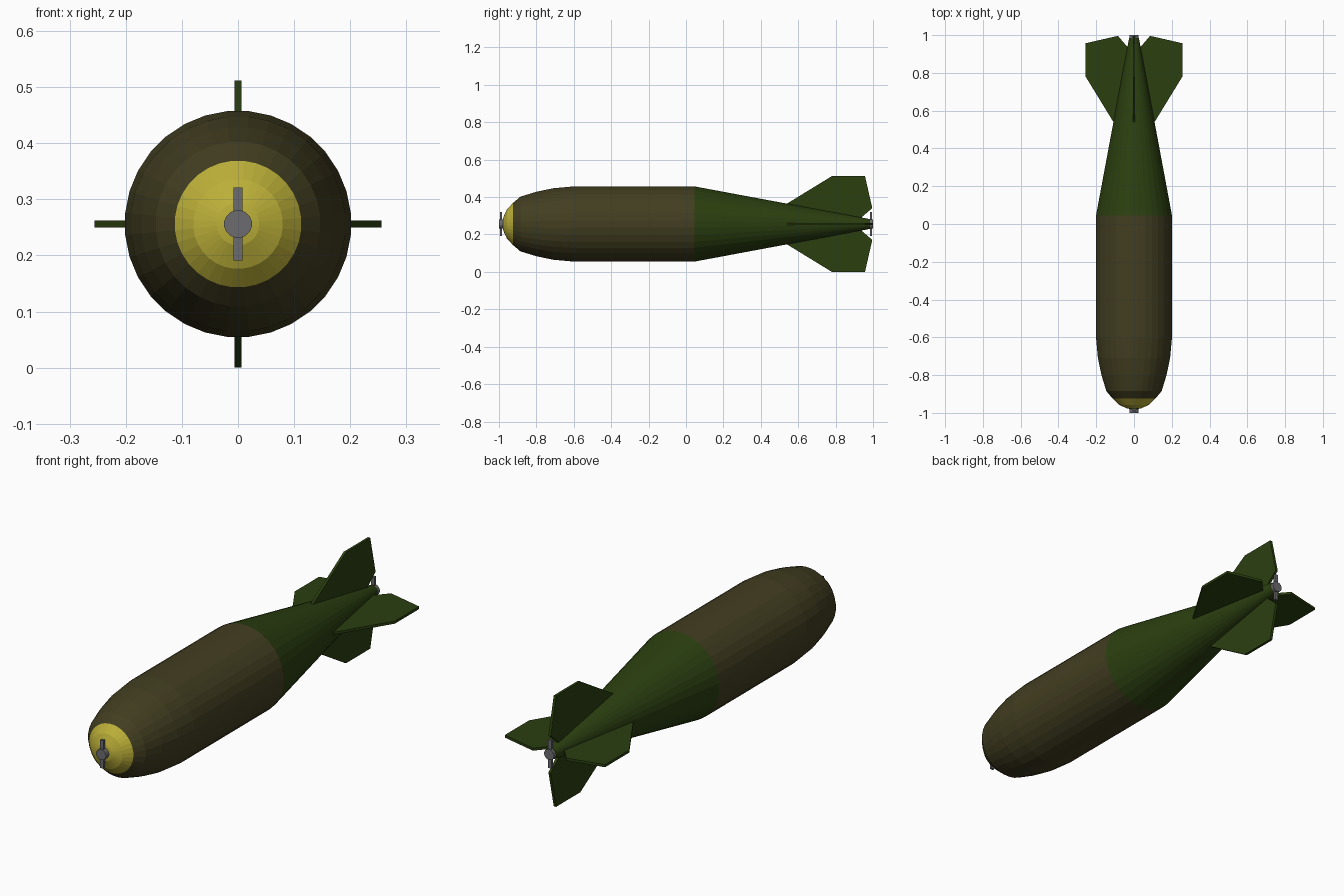
import bpy, bmesh, math

if "Cube" in bpy.data.objects:
    bpy.data.objects.remove(bpy.data.objects["Cube"])

AXIS_Z = 0.256
SIDES = 32


def material(name, rgb):
    m = bpy.data.materials.new(name)
    m.diffuse_color = (*rgb, 1)
    m.use_nodes = True
    m.node_tree.nodes["Principled BSDF"].inputs["Base Color"].default_value = m.diffuse_color
    return m


def finish(bm, name, mat):
    bmesh.ops.recalc_face_normals(bm, faces=bm.faces)
    me = bpy.data.meshes.new(name)
    bm.to_mesh(me)
    bm.free()
    me.materials.append(mat)
    ob = bpy.data.objects.new(name, me)
    bpy.context.collection.objects.link(ob)
    ob.location.z = AXIS_Z
    return ob


def lathe(name, profile, mat, sides=SIDES, cap_start=False, cap_end=False):
    """Turn (y, radius) points around the y axis."""
    bm = bmesh.new()
    rings = []
    for y, r in profile:
        angles = [2 * math.pi * (i + 0.5) / sides for i in range(sides)]
        rings.append([bm.verts.new((r * math.cos(a), y, r * math.sin(a))) for a in angles])
    for a, b in zip(rings, rings[1:]):
        for i in range(sides):
            j = (i + 1) % sides
            bm.faces.new((a[i], a[j], b[j], b[i]))
    if cap_start:
        bm.faces.new(rings[0])
    if cap_end:
        bm.faces.new(rings[-1])
    return finish(bm, name, mat)


def plate(name, outline, thickness, mat, angle=0):
    """Extrude a (y, radius) outline across x, then turn it about the y axis."""
    bm = bmesh.new()
    h = thickness / 2
    sides = [[bm.verts.new((x, y, r)) for y, r in outline] for x in (-h, h)]
    bm.faces.new(sides[0])
    bm.faces.new(sides[1])
    n = len(outline)
    for i in range(n):
        j = (i + 1) % n
        bm.faces.new((sides[0][i], sides[0][j], sides[1][j], sides[1][i]))
    ob = finish(bm, name, mat)
    ob.rotation_euler.y = angle
    return ob


yellow = material("nose_yellow", (0.50, 0.43, 0.04))
brown = material("body_brown", (0.055, 0.048, 0.015))
green = material("tail_green", (0.024, 0.050, 0.005))
grey = material("fuze_grey", (0.15, 0.15, 0.16))

# Nose, body and tail cone
lathe("nose_cap", [(-0.98, 0.015), (-0.976, 0.038), (-0.957, 0.08), (-0.925, 0.113)],
      yellow, cap_start=True)
lathe("body", [(-0.925, 0.113), (-0.885, 0.147), (-0.80, 0.173), (-0.71, 0.192),
               (-0.60, 0.202), (0.045, 0.202)], brown)
lathe("tail_cone", [(0.045, 0.202), (0.985, 0.026)], green, cap_end=True)

# Four tail fins
fin = [(0.54, 0.09), (0.54, 0.109), (0.78, 0.256), (0.957, 0.256),
       (0.996, 0.085), (0.94, 0.037), (0.94, 0.025)]
for i in range(4):
    plate(f"tail_fin_{i + 1}", fin, 0.012, green, i * math.pi / 2)

# Fuze hub and two-bladed vane at each end
for s, end in ((-1, "nose"), (1, "tail")):
    lathe(f"{end}_fuze_hub", [(s * 0.965, 0.025), (s * 1.0, 0.025)], grey, 16, True, True)
    y0, y1 = s * 0.984, s * 0.995
    plate(f"{end}_fuze_vane", [(y0, -0.065), (y1, -0.065), (y1, 0.065), (y0, 0.065)],
          0.016, grey)
